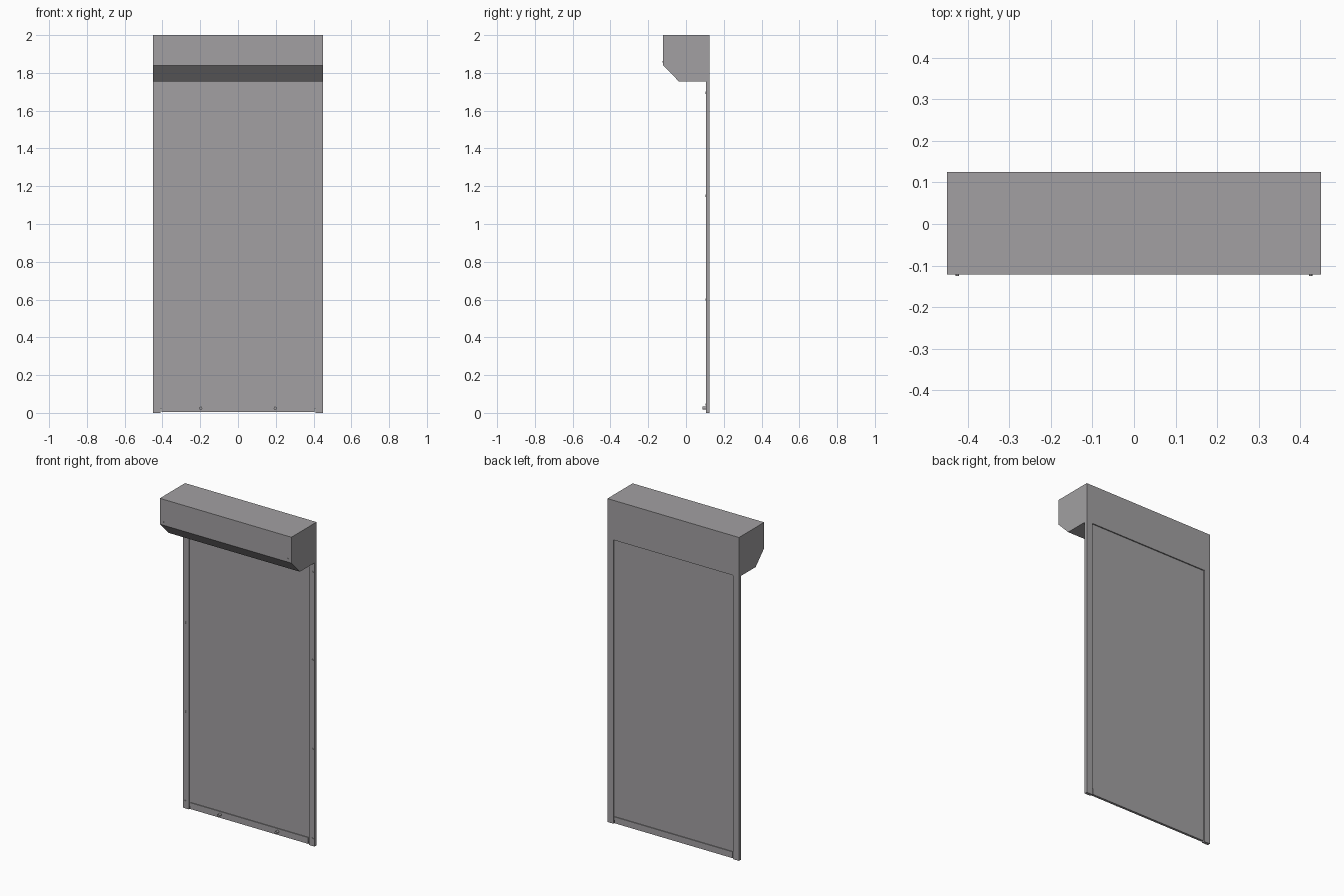
import bpy, bmesh, math
from mathutils import Matrix

old = bpy.data.objects.get("Cube")
if old:
    bpy.data.objects.remove(old, do_unlink=True)

metal = bpy.data.materials.new("grey_metal")
metal.use_nodes = True
GREY = (0.36, 0.35, 0.36, 1)
metal.diffuse_color = GREY
metal.node_tree.nodes["Principled BSDF"].inputs["Base Color"].default_value = GREY


def finish(name, bm):
    bmesh.ops.recalc_face_normals(bm, faces=bm.faces[:])
    mesh = bpy.data.meshes.new(name)
    bm.to_mesh(mesh)
    bm.free()
    mesh.materials.append(metal)
    obj = bpy.data.objects.new(name, mesh)
    bpy.context.collection.objects.link(obj)
    return obj


def box(name, x0, x1, y0, y1, z0, z1):
    bm = bmesh.new()
    size = Matrix.Diagonal((x1 - x0, y1 - y0, z1 - z0, 1))
    centre = Matrix.Translation(((x0 + x1) / 2, (y0 + y1) / 2, (z0 + z1) / 2))
    bmesh.ops.create_cube(bm, size=1, matrix=centre @ size)
    return finish(name, bm)


def stud(name, x, z, y0, y1, radius):
    """Round stud whose axis runs front to back."""
    bm = bmesh.new()
    place = Matrix.Translation((x, (y0 + y1) / 2, z)) @ Matrix.Rotation(math.pi / 2, 4, 'X')
    bmesh.ops.create_cone(bm, cap_ends=True, segments=16, radius1=radius,
                          radius2=radius, depth=y1 - y0, matrix=place)
    obj = finish(name, bm)
    for face in obj.data.polygons:
        face.use_smooth = len(face.vertices) == 4
    return obj


HALF, INNER = 0.45, 0.41
BACK, FRONT = 0.125, -0.121
GUIDE_FRONT = 0.106
BOTTOM = 1.755

# Roller housing: chamfered profile swept across the width
bm = bmesh.new()
profile = [(FRONT, 2), (BACK, 2), (BACK, BOTTOM), (-0.038, BOTTOM), (FRONT, 1.84)]
end = bm.faces.new([bm.verts.new((-HALF, y, z)) for y, z in profile])
sweep = bmesh.ops.extrude_face_region(bm, geom=[end], use_keep_orig=True)
moved = [v for v in sweep["geom"] if isinstance(v, bmesh.types.BMVert)]
bmesh.ops.translate(bm, verts=moved, vec=(2 * HALF, 0, 0))
finish("roller_housing", bm)

# Shutter curtain and its bottom bar
box("shutter_curtain", -INNER, INNER, 0.113, 0.118, 0.02, BOTTOM)
box("bottom_bar", -0.404, 0.404, 0.108, 0.123, 0.004, 0.043)

# Guides, screws and bar studs on both sides
for side, sign in (("left", 1), ("right", -1)):
    xs = sorted((sign * INNER, sign * HALF))
    box(f"{side}_guide", xs[0], xs[1], GUIDE_FRONT, BACK, 0, BOTTOM)
    for i, z in enumerate((0.045, 0.6, 1.15, 1.695)):
        stud(f"{side}_guide_screw_{i + 1}", sign * 0.435, z, GUIDE_FRONT - 0.003, GUIDE_FRONT, 0.006)
    stud(f"{side}_housing_screw", sign * 0.425, 1.86, -0.125, FRONT, 0.004)
    stud(f"{side}_bar_stud", sign * 0.197, 0.025, 0.088, 0.108, 0.008)
